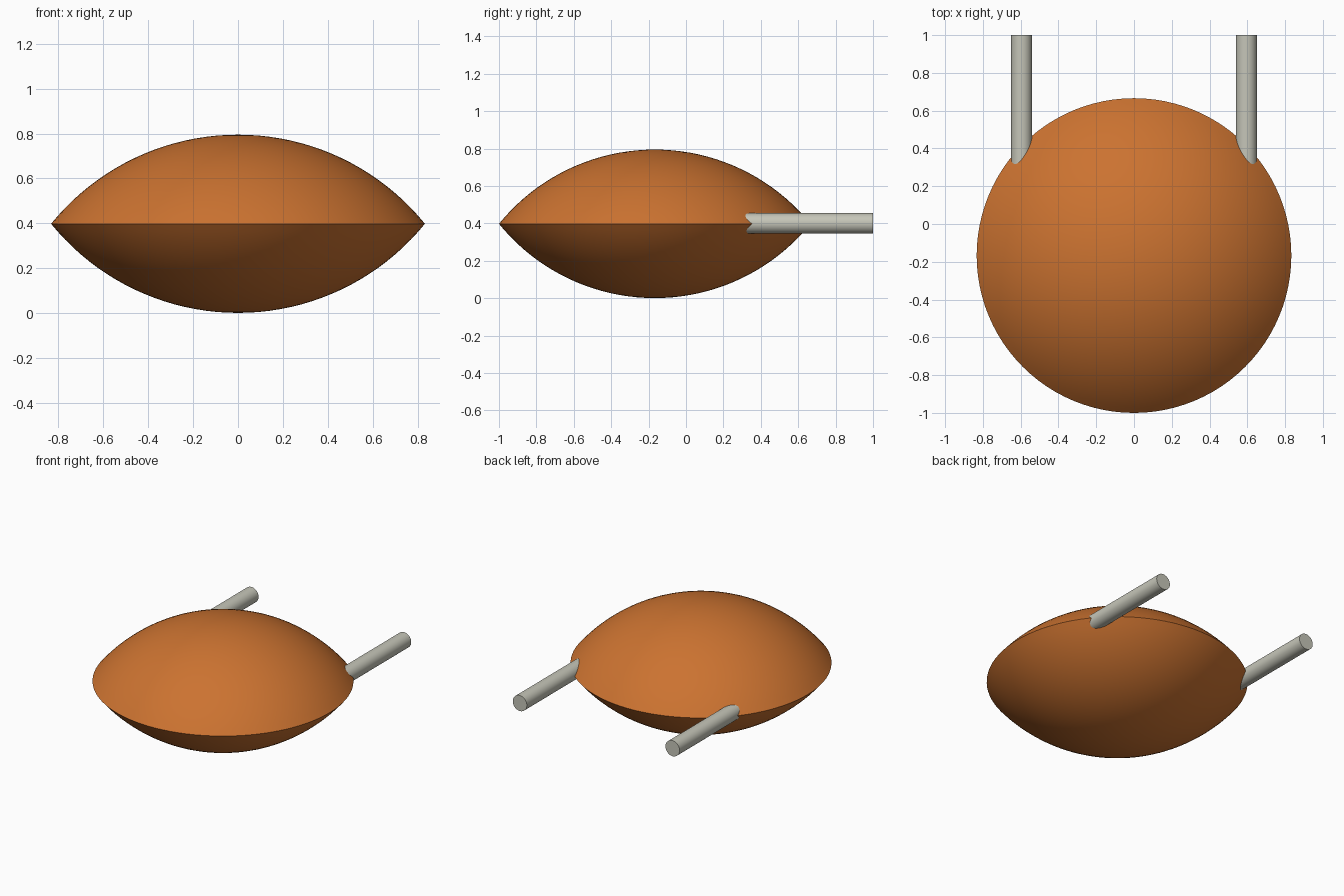
import bpy
import bmesh
from math import asin, sin, cos, tau, radians

cube = bpy.data.objects.get("Cube")
if cube:
    bpy.data.objects.remove(cube)


def material(name, color):
    mat = bpy.data.materials.new(name)
    mat.use_nodes = True
    mat.diffuse_color = (*color, 1)
    bsdf = next(n for n in mat.node_tree.nodes if n.type == "BSDF_PRINCIPLED")
    bsdf.inputs["Base Color"].default_value = (*color, 1)
    bsdf.inputs["Roughness"].default_value = 0.6
    return mat


def smooth(obj):
    bpy.ops.object.select_all(action="DESELECT")
    obj.select_set(True)
    bpy.context.view_layer.objects.active = obj
    bpy.ops.object.shade_smooth_by_angle(angle=radians(30))


orange = material("burnt_orange", (0.60, 0.17, 0.03))
grey = material("warm_grey", (0.56, 0.56, 0.48))

RADIUS, HALF_HEIGHT = 0.833, 0.397
CENTRE_Y, CENTRE_Z = -0.167, 0.398


# Lens body: two spherical caps meeting at a sharp rim
def build_body(segments=96, rings=20):
    ball = (RADIUS ** 2 + HALF_HEIGHT ** 2) / (2 * HALF_HEIGHT)
    rim_angle = asin(RADIUS / ball)
    arc = []
    for i in range(rings + 1):
        a = rim_angle * i / rings
        arc.append((ball * sin(a), ball * (cos(a) - 1) + HALF_HEIGHT))
    profile = arc + [(r, -z) for r, z in reversed(arc[:-1])]
    bm = bmesh.new()
    verts = [bm.verts.new((r, 0, z)) for r, z in profile]
    edges = [bm.edges.new(pair) for pair in zip(verts, verts[1:])]
    bmesh.ops.spin(bm, geom=verts + edges, cent=(0, 0, 0), axis=(0, 0, 1),
                   angle=tau, steps=segments)
    bmesh.ops.remove_doubles(bm, verts=bm.verts, dist=0.0001)
    bmesh.ops.recalc_face_normals(bm, faces=bm.faces)
    mesh = bpy.data.meshes.new("lens_body")
    bm.to_mesh(mesh)
    bm.free()
    body = bpy.data.objects.new("lens_body", mesh)
    bpy.context.collection.objects.link(body)
    body.location = (0, CENTRE_Y, CENTRE_Z)
    mesh.materials.append(orange)
    smooth(body)


# Straight rod running back from inside the body
def build_rod(name, x, start=0.2, end=1.0):
    bpy.ops.mesh.primitive_cylinder_add(
        vertices=32, radius=0.055, depth=end - start,
        location=(x, (start + end) / 2, CENTRE_Z + 0.002),
        rotation=(radians(90), 0, 0))
    rod = bpy.context.object
    rod.name = name
    rod.data.materials.append(grey)
    smooth(rod)


build_body()
for side, sign in (("left", 1), ("right", -1)):
    build_rod(side + "_rod", sign * 0.595)
